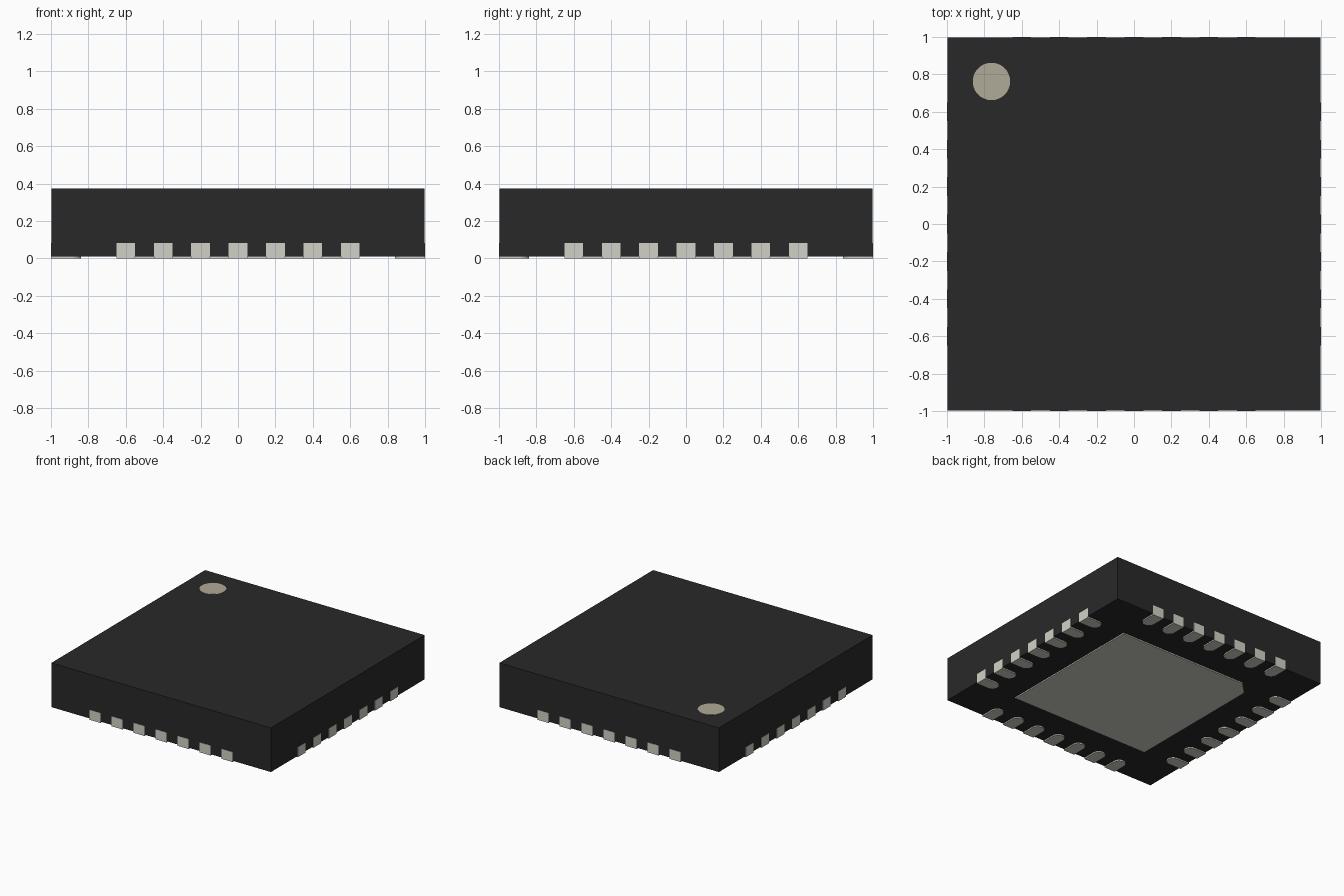
import bpy, bmesh
from math import pi, sin, cos
from mathutils import Matrix

if "Cube" in bpy.data.objects:
    bpy.data.objects.remove(bpy.data.objects["Cube"])


def make_material(name, color):
    mat = bpy.data.materials.new(name)
    mat.diffuse_color = (*color, 1)
    mat.use_nodes = True
    mat.node_tree.nodes["Principled BSDF"].inputs["Base Color"].default_value = mat.diffuse_color
    return mat


def prism_mesh(name, outline, z0, z1, mat):
    """Extrude a counter-clockwise outline from z0 up to z1."""
    bm = bmesh.new()
    base = bm.faces.new([bm.verts.new((x, y, z0)) for x, y in outline])
    top = bmesh.ops.extrude_face_region(bm, geom=[base], use_keep_orig=True)
    verts = [g for g in top["geom"] if isinstance(g, bmesh.types.BMVert)]
    bmesh.ops.translate(bm, verts=verts, vec=(0, 0, z1 - z0))
    bmesh.ops.recalc_face_normals(bm, faces=bm.faces)
    mesh = bpy.data.meshes.new(name)
    bm.to_mesh(mesh)
    bm.free()
    mesh.materials.append(mat)
    return mesh


def add_object(name, mesh, matrix=None):
    obj = bpy.data.objects.new(name, mesh)
    bpy.context.collection.objects.link(obj)
    if matrix is not None:
        obj.matrix_world = matrix
    return obj


def arc(cx, cy, r, start, end, steps):
    angles = [start + (end - start) * i / steps for i in range(steps + 1)]
    return [(cx + r * cos(a), cy + r * sin(a)) for a in angles]


black = make_material("black_plastic", (0.022, 0.022, 0.022))
metal = make_material("tin_metal", (0.64, 0.64, 0.57))
beige = make_material("marker_beige", (0.435, 0.398, 0.316))

# Body: square slab lifted slightly off the ground by the contacts
B = 0.998
add_object("body", prism_mesh("body", [(-B, -B), (B, -B), (B, B), (-B, B)], 0.01, 0.373, black))

# Pin one marker: thin disc on top
dot = prism_mesh("pin_one_marker", arc(-0.762, 0.762, 0.1, 0, 2 * pi, 48)[:-1], 0.365, 0.3745, beige)
add_object("pin_one_marker", dot)

# Thermal pad underneath, with one corner chamfered next to the marker
P, C = 0.635, 0.1
pad = [(-P, -P), (P, -P), (P, P), (-P + C, P), (-P, P - C)]
add_object("thermal_pad", prism_mesh("thermal_pad", pad, 0.0, 0.08, metal))

# Contacts: seven per side, each with a rounded inner end
W = 0.05
outline = [(-W, -1.0), (W, -1.0)] + arc(0, -0.84 - W, W, 0, pi, 16)
contact = prism_mesh("contact", outline, 0.0, 0.082, metal)
for side, label in enumerate(("front", "right", "back", "left")):
    turn = Matrix.Rotation(side * pi / 2, 4, "Z")
    for i in range(7):
        shift = Matrix.Translation((-0.6 + 0.2 * i, 0, 0))
        add_object(f"contact_{label}_{i + 1}", contact, turn @ shift)

# Smooth the curved walls while keeping the edges sharp
bpy.ops.object.select_all(action="DESELECT")
for obj in bpy.context.collection.objects:
    if obj.name == "pin_one_marker" or obj.name == "contact_front_1":
        obj.select_set(True)
        bpy.context.view_layer.objects.active = obj
bpy.ops.object.shade_smooth_by_angle()
